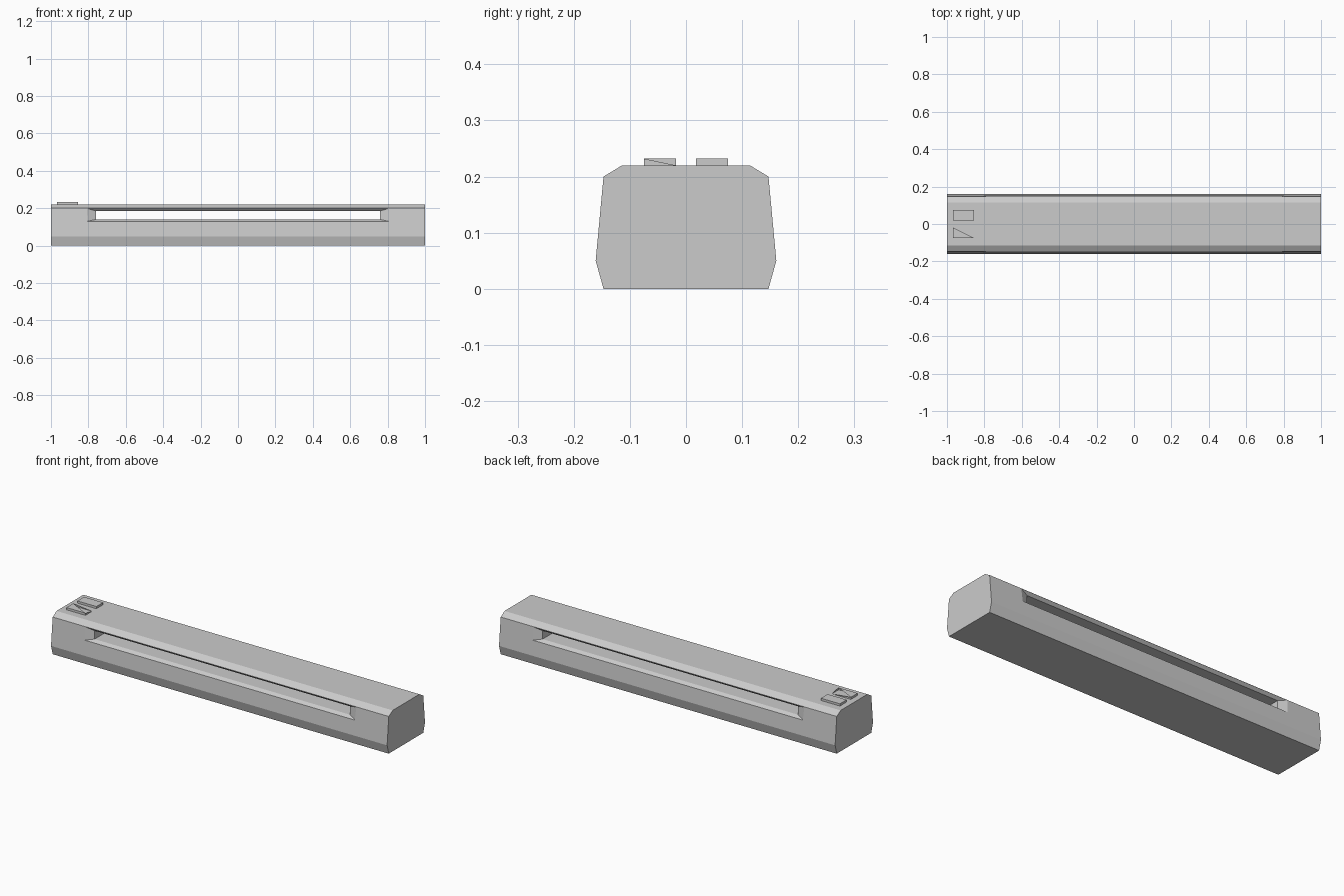
import bpy
import bmesh

cube = bpy.data.objects.get("Cube")
if cube:
    bpy.data.objects.remove(cube, do_unlink=True)

GREY = (0.6, 0.6, 0.6, 1.0)
mat = bpy.data.materials.new("light grey")
mat.use_nodes = True
mat.diffuse_color = GREY
mat.node_tree.nodes["Principled BSDF"].inputs["Base Color"].default_value = GREY


def finish(name, bm):
    mesh = bpy.data.meshes.new(name)
    bmesh.ops.recalc_face_normals(bm, faces=bm.faces)
    bm.to_mesh(mesh)
    bm.free()
    mesh.materials.append(mat)
    obj = bpy.data.objects.new(name, mesh)
    bpy.context.collection.objects.link(obj)
    return obj


def loft(name, sections):
    """Closed solid through a list of equal-length rings of points."""
    bm = bmesh.new()
    rings = [[bm.verts.new(p) for p in ring] for ring in sections]
    for a, b in zip(rings, rings[1:]):
        for i in range(len(a)):
            j = (i + 1) % len(a)
            bm.faces.new((a[i], a[j], b[j], b[i]))
    bm.faces.new(rings[0])
    bm.faces.new(rings[-1])
    return finish(name, bm)


# Long body: chamfered cross-section run along x
half = [(0.147, 0), (0.161, 0.05), (0.147, 0.2), (0.114, 0.22)]
profile = half + [(-y, z) for y, z in reversed(half)]
body = loft("body", [[(x, y, z) for y, z in profile] for x in (-1, 1)])


# Through slot with flared mouths on the front and back
def slot_ring(x, y_low, z_low, y_high, z_high):
    return [(-x, y_low, z_low), (x, y_low, z_low), (x, y_high, z_high), (-x, y_high, z_high)]


slot = loft("slot_cutter", [
    slot_ring(0.81, -0.156, 0.129, -0.148, 0.2),
    slot_ring(0.76, -0.133, 0.14, -0.133, 0.185),
    slot_ring(0.76, 0.133, 0.14, 0.133, 0.185),
    slot_ring(0.81, 0.156, 0.129, 0.148, 0.2),
])
slot.hide_render = True
cut = body.modifiers.new("slot", "BOOLEAN")
cut.operation = "DIFFERENCE"
cut.solver = "EXACT"
cut.object = slot
bpy.context.view_layer.objects.active = body
bpy.ops.object.modifier_apply(modifier=cut.name)
bpy.data.objects.remove(slot, do_unlink=True)

# Two raised buttons at one end of the top; the front one has an open corner
for name, y, open_corner in (("back_button", 0.0465, False), ("front_button", -0.0465, True)):
    bm = bmesh.new()
    bmesh.ops.create_cube(bm, size=1)
    bmesh.ops.scale(bm, verts=bm.verts, vec=(0.113, 0.057, 0.012))
    bmesh.ops.translate(bm, verts=bm.verts, vec=(-0.912, y, 0.226))
    if open_corner:
        corner = max(bm.verts, key=lambda v: v.co.x + v.co.y + v.co.z)
        triangles = [[v for v in f.verts if v != corner] for f in corner.link_faces]
        bm.verts.remove(corner)
        for triangle in triangles:
            bm.faces.new(triangle)
    finish(name, bm)
